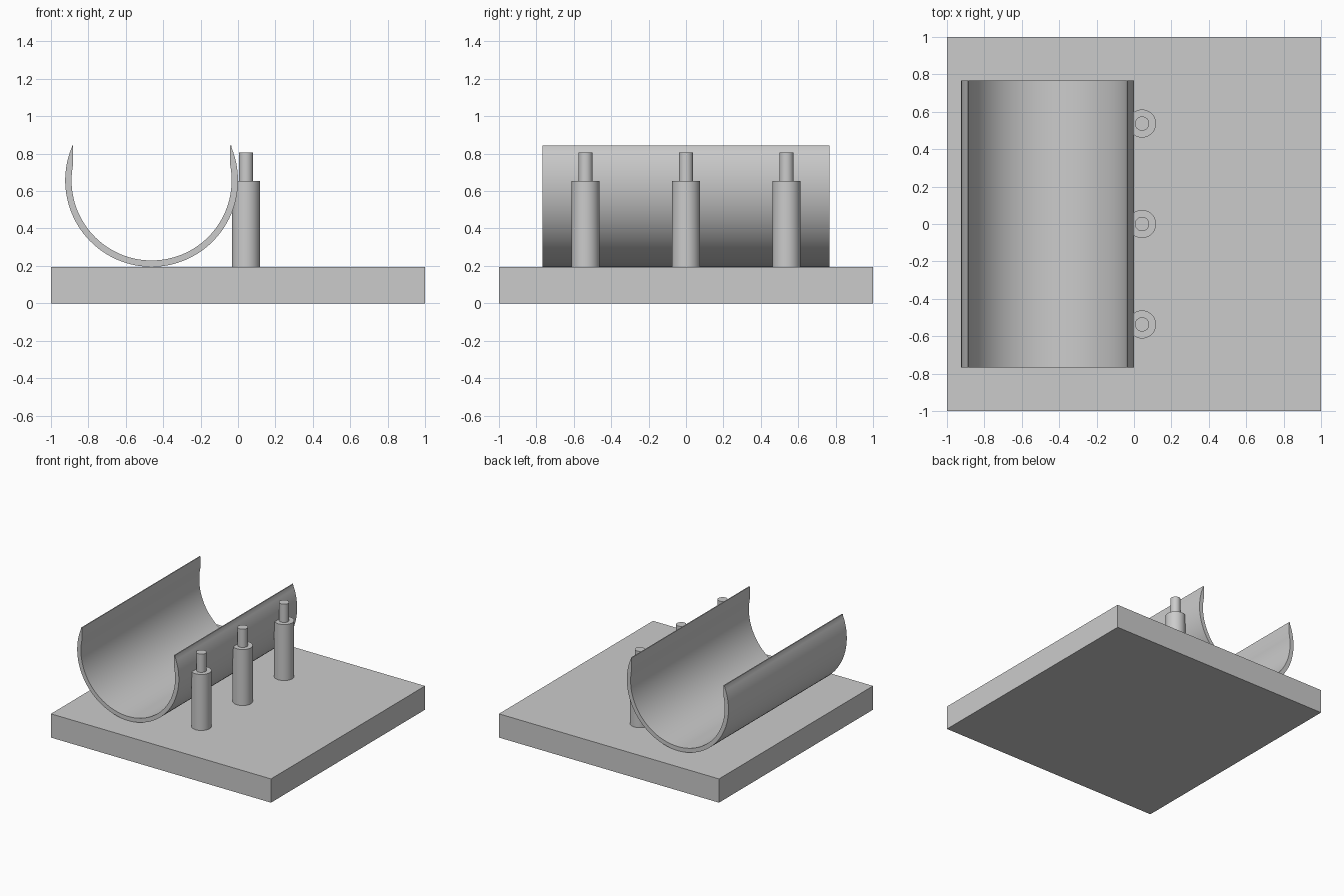
import bpy, bmesh, math

cube = bpy.data.objects.get("Cube")
if cube:
    bpy.data.objects.remove(cube, do_unlink=True)

GREY = (0.6, 0.6, 0.6, 1)
grey = bpy.data.materials.new("plain grey")
grey.use_nodes = True
grey.diffuse_color = GREY
grey.node_tree.nodes["Principled BSDF"].inputs["Base Color"].default_value = GREY

BASE_TOP = 0.195


def finish(obj, name, smooth=True):
    obj.name = name
    obj.data.materials.append(grey)
    bpy.ops.object.select_all(action="DESELECT")
    obj.select_set(True)
    bpy.context.view_layer.objects.active = obj
    if smooth:
        bpy.ops.object.shade_smooth_by_angle(angle=math.radians(30))


def cylinder(name, x, y, radius, bottom, top):
    bpy.ops.mesh.primitive_cylinder_add(
        vertices=48, radius=radius, depth=top - bottom,
        location=(x, y, (bottom + top) / 2))
    finish(bpy.context.object, name)


# Base plate
bpy.ops.mesh.primitive_cube_add(size=1, location=(0, 0, BASE_TOP / 2))
plate = bpy.context.object
plate.scale = (2, 2, BASE_TOP)
finish(plate, "base_plate", smooth=False)

# Open trough: round outside, inside wall turning upright near the rim
CX, OUTER, INNER = -0.462, 0.462, 0.428
CZ = BASE_TOP + OUTER
RIM, HALF_LENGTH, STEPS = 0.845, 0.768, 64


def arc(radius, height):
    """Lower arc from the left rim round to the right rim."""
    a = math.asin((height - CZ) / radius)
    start, sweep = math.pi - a, math.pi + 2 * a
    return [(CX + radius * math.cos(start + sweep * i / STEPS),
             CZ + radius * math.sin(start + sweep * i / STEPS))
            for i in range(STEPS + 1)]


outside = arc(OUTER, RIM - 0.01)
inside = arc(INNER, 0.745)
lip = [(outside[0][0], RIM)], [(outside[-1][0], RIM)]
wall = [(inside[0][0], RIM)], [(inside[-1][0], RIM)]
outside = lip[0] + outside + lip[1]
inside = wall[0] + inside + wall[1]

bm = bmesh.new()
rings = [[[bm.verts.new((x, y, z)) for x, z in line]
          for line in (outside, inside)]
         for y in (-HALF_LENGTH, HALF_LENGTH)]
(fo, fi), (bo, bi) = rings
for i in range(len(fo) - 1):
    for p, q in ((fo, bo), (bi, fi), (fi, fo), (bo, bi)):
        bm.faces.new((p[i], p[i + 1], q[i + 1], q[i]))
for i in (0, -1):
    bm.faces.new((fo[i], bo[i], bi[i], fi[i]))
bmesh.ops.recalc_face_normals(bm, faces=bm.faces)
mesh = bpy.data.meshes.new("trough")
bm.to_mesh(mesh)
bm.free()
trough = bpy.data.objects.new("trough", mesh)
bpy.context.collection.objects.link(trough)
finish(trough, "trough")

# Row of stepped posts beside the trough
for place, y in (("front", -0.537), ("middle", 0), ("back", 0.537)):
    cylinder(place + "_post", 0.043, y, 0.075, BASE_TOP, 0.655)
    cylinder(place + "_pin", 0.043, y, 0.038, 0.655, 0.805)
